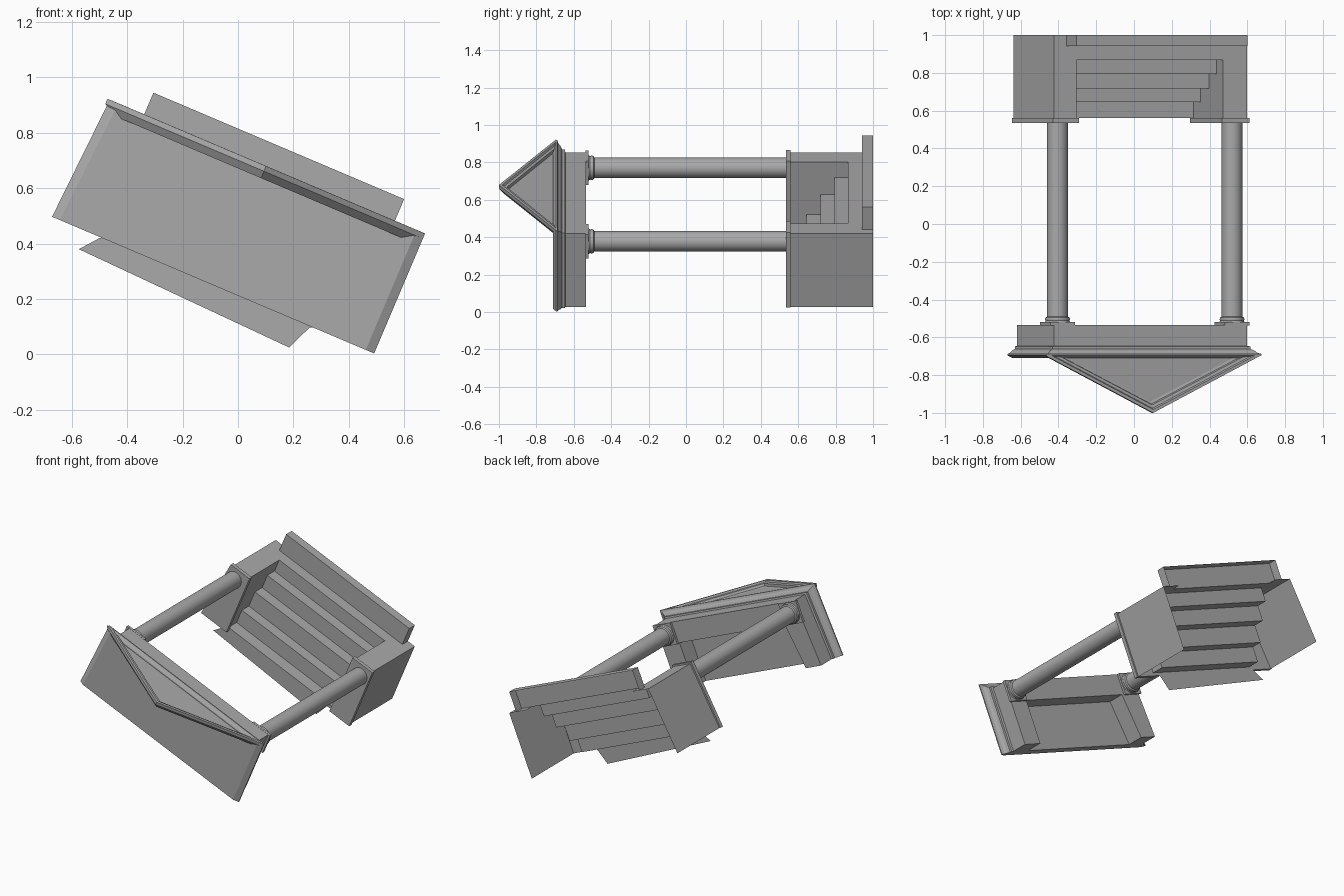
import bpy, bmesh, math

cube = bpy.data.objects.get("Cube")
if cube:
    bpy.data.objects.remove(cube, do_unlink=True)

stone = bpy.data.materials.new("grey_stone")
stone.use_nodes = True
GREY = (0.4, 0.4, 0.4, 1)
stone.diffuse_color = GREY
stone.node_tree.nodes["Principled BSDF"].inputs["Base Color"].default_value = GREY

# The porch lies on its back: local x is width, y points down its height, z is its front.
TILT = math.radians(23)
MID = -0.172
LEFT, LEFT_BACK, RIGHT = -0.722, -0.775, 0.388   # outer faces
BACK, FRONT = 0.195, 0.62
IN_L, IN_R = -0.593, 0.25                        # stair opening
TOP, BOTTOM = 0.55, 1.0


def finish(name, bm, smooth=False):
    bmesh.ops.remove_doubles(bm, verts=bm.verts, dist=0.0002)
    bmesh.ops.recalc_face_normals(bm, faces=bm.faces)
    mesh = bpy.data.meshes.new(name)
    bm.to_mesh(mesh)
    bm.free()
    mesh.materials.append(stone)
    ob = bpy.data.objects.new(name, mesh)
    ob.rotation_euler = (0, TILT, 0)
    bpy.context.collection.objects.link(ob)
    if smooth:
        bpy.ops.object.select_all(action='DESELECT')
        ob.select_set(True)
        bpy.context.view_layer.objects.active = ob
        bpy.ops.object.shade_smooth_by_angle(angle=math.radians(40))
    return ob


def loft(name, rings, closed=True, caps=True, ends=False, smooth=False):
    """Skin a list of point rings; ends closes the open side of a U-shaped skin."""
    bm = bmesh.new()
    rows = [[bm.verts.new(p) for p in ring] for ring in rings]
    n = len(rows[0])
    for a, b in zip(rows, rows[1:]):
        for i in range(n if closed else n - 1):
            j = (i + 1) % n
            bm.faces.new((a[i], a[j], b[j], b[i]))
    if caps:
        bm.faces.new(rows[0])
        bm.faces.new(rows[-1])
    if ends:
        bm.faces.new([r[0] for r in rows] + [r[-1] for r in reversed(rows)])
    return finish(name, bm, smooth)


def sheet(name, polygons):
    bm = bmesh.new()
    for poly in polygons:
        bm.faces.new([bm.verts.new(p) for p in poly])
    return finish(name, bm)


def u_ring(off, y):
    """U-shaped plan, open at the back, grown outward by off."""
    f = FRONT + (off * 0.72 if off > 0 else off)
    skew = LEFT_BACK + 0.02 - off * 0.9
    return [(skew, y, BACK), (LEFT - off, y, f), (RIGHT + off, y, f), (RIGHT + off, y, BACK)]


# Entablature with ceiling recess, mouldings and flat roof
cornice = [(-0.135, -0.65), (-0.135, -0.535), (0, -0.535), (0, -0.645), (0.014, -0.648),
           (0.014, -0.662), (0.032, -0.67), (0.045, -0.682), (0.063, -0.688),
           (0.063, -0.695), (0.03, -0.71)]
loft("entablature", [u_ring(o, y) for o, y in cornice], closed=False, ends=True)


# Pediment: raking mouldings stepping in to a recessed panel
def gable(w, z):
    half = 0.622 - 2.15 * w
    return [(MID - half, -0.695, z), (MID, -1 + 1.12 * w, z), (MID + half, -0.695, z)]


rake = [(0.02, 0.618), (0, 0.645), (0, 0.665), (0.016, 0.665), (0.022, 0.655),
        (0.038, 0.652), (0.042, 0.637), (0.055, 0.633)]
loft("pediment", [gable(w, z) for w, z in rake])


# Columns with round necks and square capitals
def circle(cx, cz, r, y, n=32):
    return [(cx + r * math.cos(k * math.tau / n), y, cz + r * math.sin(k * math.tau / n))
            for k in range(n)]


def square(cx, cz, h, y):
    return [(cx + a * h, y, cz + b * h) for a, b in ((-1, -1), (1, -1), (1, 1), (-1, 1))]


shaft = [(0.055, 0.54), (0.055, -0.49), (0.063, -0.495), (0.066, -0.505),
         (0.063, -0.512), (0.068, -0.522)]
for side, s in (("right", -1), ("left", 1)):
    cx, cz = MID + s * 0.502, 0.551
    loft(side + "_column", [circle(cx, cz, r, y) for r, y in shaft], smooth=True)
    loft(side + "_capital", [square(cx, cz, 0.07, y) for y in (-0.52, -0.537)])

# Stairs: tread and riser profile as (height, depth)
levels = [(0.56, 0.215), (0.645, 0.315), (0.718, 0.43), (0.793, 0.53), (0.867, FRONT)]
profile = [(levels[0][0], BACK)]
for (y, z), nxt in zip(levels, levels[1:] + [(0.943, 0)]):
    profile += [(y, z), (nxt[0], z)]
loft("stairs", [[(u, y, z) for y, z in profile] for u in (IN_L, IN_R)],
     closed=False, caps=False)

# Landing behind the top step
y = levels[0][0]
sheet("landing", [[(IN_L, y, 0.215), (-0.625, y, 0.19), (-0.677, y, 0.125),
                   (0.16, y, 0.095), (0.2, y, 0.19), (IN_R, y, 0.215)]])

# Bottom step, open underneath
step_l, step_r, step_f, step_y = -0.65, 0.333, 0.75, 0.942
sheet("bottom_step", [
    [(step_l, step_y, FRONT), (step_r, step_y, FRONT),
     (step_r, step_y, step_f), (step_l, step_y, step_f)],
    [(step_l, step_y, step_f), (step_r, step_y, step_f),
     (step_r, BOTTOM, step_f), (step_l, BOTTOM, step_f)]] + [
    [(u, step_y, FRONT), (u, step_y, step_f), (u, BOTTOM, step_f), (u, BOTTOM, FRONT)]
    for u in (step_l, step_r)])

# Pedestals: outer wall, front and inner cheek above the steps, with cap plates
for side, inner, out_f, out_b, s in (("right", IN_L, LEFT, LEFT_BACK, -1),
                                     ("left", IN_R, RIGHT, RIGHT, 1)):
    cheek = [(inner, y, z) for y, z in profile[:-1]]
    sheet(side + "_pedestal", [
        [(out_b, TOP, BACK), (out_f, TOP, FRONT), (out_f, BOTTOM, FRONT), (out_b, BOTTOM, BACK)],
        [(out_f, TOP, FRONT), (inner, TOP, FRONT), (inner, BOTTOM, FRONT), (out_f, BOTTOM, FRONT)],
        cheek + [(inner, TOP, FRONT), (inner, TOP, BACK)]])
    g = 0.01
    loft(side + "_pedestal_cap", [
        [(inner - s * g, y, BACK), (inner - s * g, y, FRONT + g),
         (out_f + s * g, y, FRONT + g), (out_b + s * g, y, BACK)] for y in (0.535, 0.56)])
